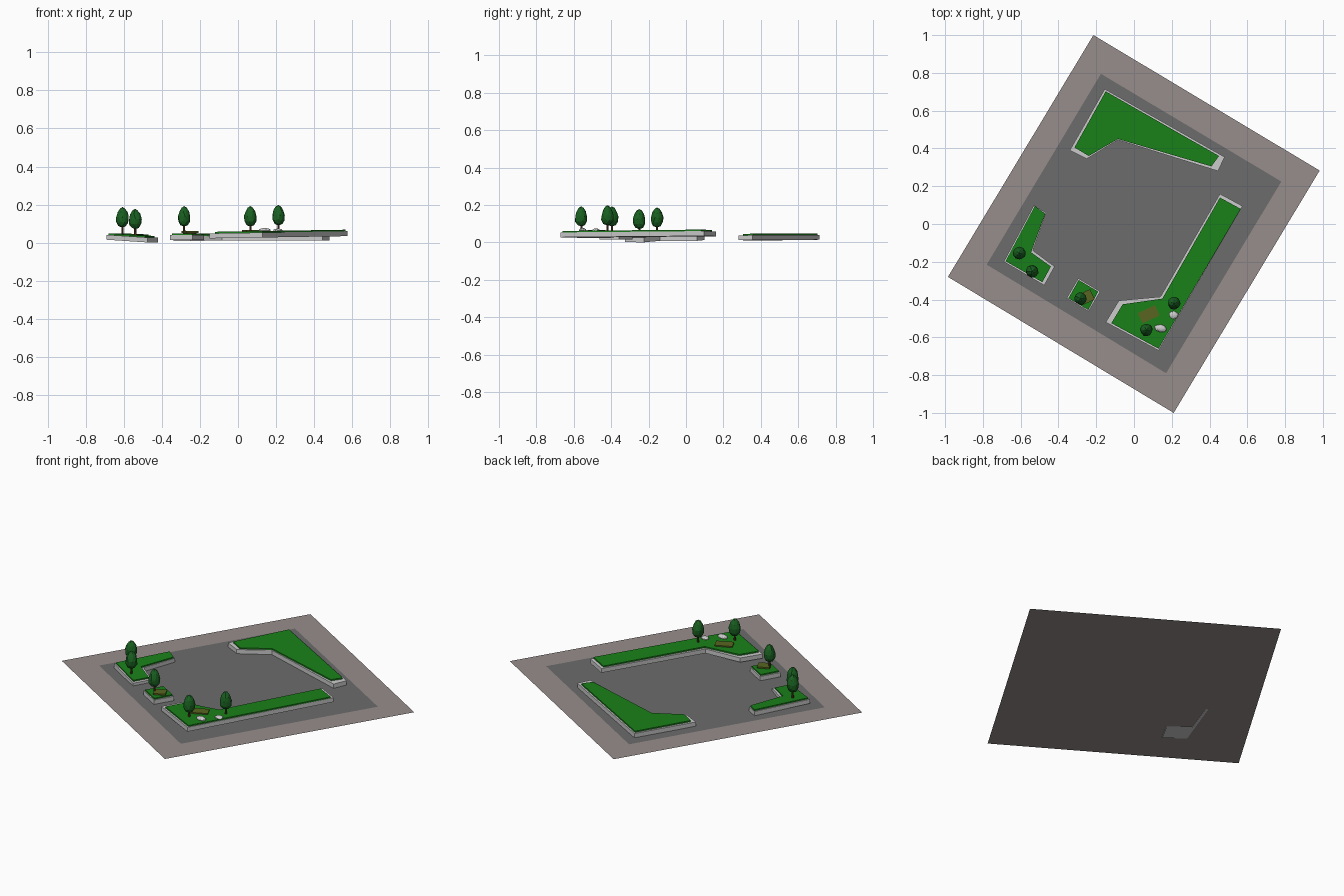
import bpy, bmesh, random
from math import radians
from mathutils import Matrix, Vector

if "Cube" in bpy.data.objects:
    bpy.data.objects.remove(bpy.data.objects["Cube"])

random.seed(3)


def material(name, r, g, b):
    m = bpy.data.materials.new(name)
    m.diffuse_color = (r, g, b, 1)
    m.use_nodes = True
    m.node_tree.nodes["Principled BSDF"].inputs["Base Color"].default_value = m.diffuse_color
    return m


GRASS = material("grass", 0.01, 0.22, 0.01)
LEAF = material("leaf", 0.01, 0.12, 0.015)
BARK = material("bark", 0.10, 0.04, 0.015)
WOOD = material("wood", 0.10, 0.13, 0.015)
PAVING = material("paving", 0.31, 0.27, 0.26)
ASPHALT = material("asphalt", 0.15, 0.15, 0.15)


def finish(name, bm, mat=None):
    bmesh.ops.recalc_face_normals(bm, faces=bm.faces[:])
    me = bpy.data.meshes.new(name)
    bm.to_mesh(me)
    bm.free()
    if mat:
        me.materials.append(mat)
    ob = bpy.data.objects.new(name, me)
    bpy.context.collection.objects.link(ob)
    return ob


def sheet(name, pts, z, mat):
    bm = bmesh.new()
    bm.faces.new([bm.verts.new((x, y, z)) for x, y in pts])
    return finish(name, bm, mat)


def slab(name, pts, plane, lo, hi, mat=None):
    """Prism over an outline, standing on a slightly tilted plane."""
    c, sx, sy = plane
    bm = bmesh.new()
    low, top = ([bm.verts.new((x, y, c + sx * x + sy * y + h)) for x, y in pts]
                for h in (lo, hi))
    bm.faces.new(low)
    bm.faces.new(top)
    n = len(pts)
    for i in range(n):
        j = (i + 1) % n
        bm.faces.new((low[i], low[j], top[j], top[i]))
    return finish(name, bm, mat)


def box(name, loc, size, angle, mat):
    bm = bmesh.new()
    m = (Matrix.Translation(loc) @ Matrix.Rotation(radians(angle), 4, 'Z')
         @ Matrix.Diagonal((*size, 1)))
    bmesh.ops.create_cube(bm, size=1, matrix=m)
    return finish(name, bm, mat)


def blob(name, loc, size, angle, rough, mat=None, taper=0.0):
    """Faceted ball with small bumps, narrower toward the top if tapered."""
    bm = bmesh.new()
    bmesh.ops.create_icosphere(bm, subdivisions=2, radius=1)
    m = (Matrix.Translation(loc) @ Matrix.Rotation(radians(angle), 4, 'Z')
         @ Matrix.Diagonal((*size, 1)))
    for v in bm.verts:
        k = random.uniform(1 - rough, 1 + rough)
        t = 1 - taper * v.co.z
        v.co = m @ Vector((v.co.x * k * t, v.co.y * k * t, v.co.z))
    return finish(name, bm, mat)


# Paved border and inner yard
sheet("pavement", [(-.985, -.28), (.21, -1), (.983, .283), (-.215, 1)], .009, PAVING)
sheet("yard", [(-.78, -.215), (.17, -.79), (.78, .225), (-.175, .795)], .0105, ASPHALT)

# Planting beds: kerb outline, grass outline, base plane (height, x slope, y slope)
beds = {
    "side": ([(-.15, -.52), (-.08, -.405), (.14, -.385), (.455, .16), (.575, .095), (.13, -.67)],
             [(-.12, -.525), (-.06, -.425), (.15, -.395), (.455, .14), (.565, .08), (.13, -.66)],
             (.025, .016, 0)),
    "back": ([(-.34, .39), (-.155, .715), (.48, .355), (.445, .28), (-.085, .445), (-.25, .345)],
             [(-.315, .405), (-.15, .702), (.45, .36), (.41, .305), (-.085, .45), (-.24, .36)],
             (.006, .004, .012)),
    "corner": ([(-.53, .1), (-.465, .06), (-.535, -.14), (-.42, -.225), (-.475, -.325), (-.69, -.2)],
               [(-.525, .095), (-.47, .055), (-.545, -.15), (-.44, -.225), (-.485, -.308), (-.68, -.197)],
               (-.0186, -.055, .02)),
    "small": ([(-.295, -.287), (-.178, -.357), (-.24, -.463), (-.357, -.393)],
              [(-.293, -.297), (-.19, -.358), (-.242, -.455), (-.347, -.393)],
              (.014, 0, 0)),
}
for name, (kerb, grass, plane) in beds.items():
    slab(name + "_kerb", kerb, plane, 0, .026)
    slab(name + "_grass", grass, plane, .02, .034, GRASS)

# Trees: trunk and egg-shaped faceted crown
for i, (x, y, top) in enumerate([(-.607, -.155, .187), (-.54, -.25, .178), (-.283, -.395, .192),
                                 (.065, -.56, .192), (.212, -.42, .198)]):
    bm = bmesh.new()
    bmesh.ops.create_cone(bm, cap_ends=True, segments=7, radius1=.0065, radius2=.005,
                          depth=top - .125, matrix=Matrix.Translation((x, y, .04 + (top - .125) / 2)))
    finish(f"trunk_{i}", bm, BARK)
    blob(f"crown_{i}", (x, y, top - .054), (.033, .033, .054), 40 * i, .08, LEAF, .22)

# Low wooden seats
for i, (x, y, w, d, a, z) in enumerate([(.078, -.478, .1, .06, 25, .063), (-.252, -.387, .07, .06, 25, .056)]):
    box(f"seat_{i}", (x, y, z), (w, d, .008), a, WOOD)
    box(f"seat_base_{i}", (x, y, z - .008), (w * .8, d * .7, .012), a, BARK)

# Rocks
blob("rock_large", (.14, -.552, .064), (.034, .02, .013), -8, .08)
blob("rock_small", (.21, -.482, .064), (.024, .021, .01), 0, .08)
